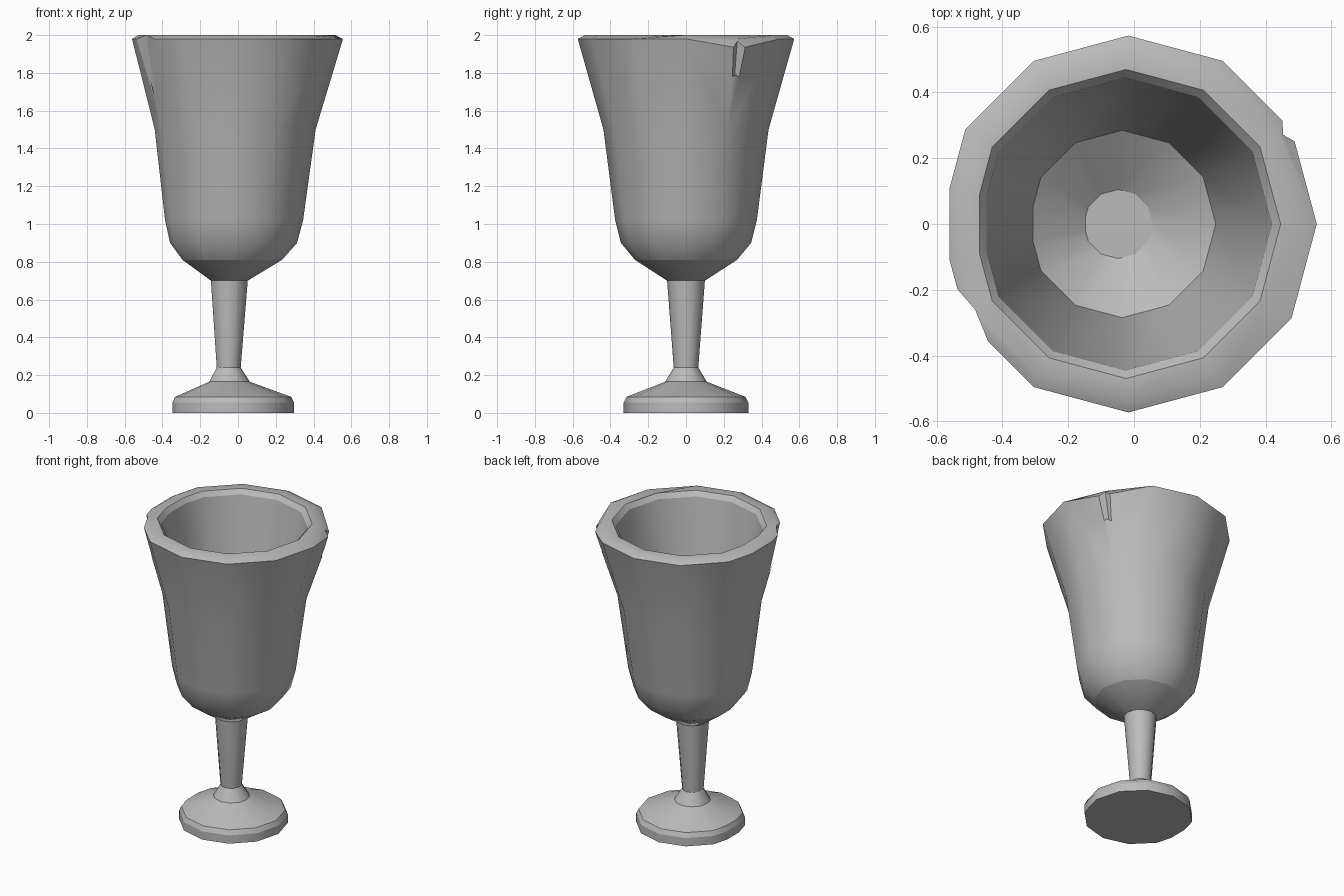
import bpy, bmesh
from math import cos, sin, radians
from mathutils import Vector

cube = bpy.data.objects.get("Cube")
if cube:
    bpy.data.objects.remove(cube, do_unlink=True)

SIDES = 12

grey = bpy.data.materials.new("worn grey")
grey.use_nodes = True
grey.diffuse_color = (0.5, 0.5, 0.5, 1)
grey.node_tree.nodes["Principled BSDF"].inputs["Base Color"].default_value = (0.5, 0.5, 0.5, 1)


def ring(r, z):
    """Twelve-sided ring, slightly off centre, with its -x corner cut flat."""
    cx = 0.066 * r - 0.055
    pts = [Vector((cx + r * cos(radians(30 * i)), r * sin(radians(30 * i)), z))
           for i in range(SIDES)]
    half = SIDES // 2
    flat = [pts[half].lerp(pts[half - 1], 0.38), pts[half].lerp(pts[half + 1], 0.38)]
    return pts[:half] + flat + pts[half + 1:]


def new_object(name, bm):
    bmesh.ops.recalc_face_normals(bm, faces=bm.faces)
    mesh = bpy.data.meshes.new(name)
    bm.to_mesh(mesh)
    bm.free()
    mesh.materials.append(grey)
    obj = bpy.data.objects.new(name, mesh)
    bpy.context.collection.objects.link(obj)
    return obj


def turned(name, profile, caps=True, crease=(), dents={}):
    """Loft rings along a (radius, height) profile; dents maps (ring, corner) to an offset."""
    bm = bmesh.new()
    rings = [[bm.verts.new(p) for p in ring(r, z)] for r, z in profile]
    for (level, corner), offset in dents.items():
        rings[level][corner].co += Vector(offset)
    for low, high in zip(rings, rings[1:]):
        for i in range(len(low)):
            j = (i + 1) % len(low)
            bm.faces.new((low[i], low[j], high[j], high[i]))
    if caps:
        bm.faces.new(rings[0][::-1])
        bm.faces.new(rings[-1])
    for level in crease:
        loop = rings[level]
        for a, b in zip(loop, loop[1:] + loop[:1]):
            bm.edges.get((a, b)).smooth = False
    return new_object(name, bm)


def activate(obj):
    bpy.ops.object.select_all(action='DESELECT')
    obj.select_set(True)
    bpy.context.view_layer.objects.active = obj


def chip(obj, deep, side_a, side_b, tip):
    """Cut a wedge from the rim, narrowing down to a tip on the wall."""
    deep, side_a, side_b, tip = map(Vector, (deep, side_a, side_b, tip))
    corners = [deep, deep + (side_a - deep) * 3, deep + (side_b - deep) * 3]
    bm = bmesh.new()
    for p in [tip] + [tip + (c - tip) * 1.5 for c in corners]:
        bm.verts.new(p)
    bmesh.ops.convex_hull(bm, input=bm.verts)
    cutter = new_object("chip_cutter", bm)
    cutter.hide_render = True
    mod = obj.modifiers.new("chip", 'BOOLEAN')
    mod.operation = 'DIFFERENCE'
    mod.solver = 'EXACT'
    mod.object = cutter
    activate(obj)
    bpy.ops.object.modifier_apply(modifier=mod.name)
    bpy.data.objects.remove(cutter, do_unlink=True)


# Foot: flat disc with a sloping top and a small collar
foot = turned("foot", [(0.33, 0), (0.33, 0.055), (0.315, 0.085), (0.11, 0.165), (0.065, 0.24)],
              crease=[1, 3])

# Stem: plain taper, open where it meets the foot and bowl
stem = turned("stem", [(0.065, 0.24), (0.1, 0.7)], caps=False)

# Bowl: outer wall up to the rim, then down the inside to the floor
bowl = turned("bowl",
              [(0.1, 0.7), (0.27, 0.81), (0.345, 0.9), (0.375, 1.02), (0.437, 1.5),
               (0.573, 1.98), (0.535, 2.0), (0.47, 2.0), (0.445, 1.97),
               (0.285, 1.0), (0.105, 0.87)],
              crease=[1, 5, 8, 9],
              dents={(5, 1): (0, 0, -0.05), (6, 1): (0, 0, -0.02),
                     (6, 12): (-0.045, 0.025, -0.01)})

# Broken spots on the rim
chip(bowl, (0.45, 0.27, 1.95), (0.49, 0.25, 1.93), (0.45, 0.31, 1.93), (0.405, 0.255, 1.75))
chip(bowl, (-0.48, -0.26, 1.98), (-0.535, -0.2, 1.98), (-0.45, -0.34, 1.98), (-0.435, -0.24, 1.65))

for part in (foot, stem, bowl):
    activate(part)
    bpy.ops.object.shade_smooth_by_angle(angle=radians(35), keep_sharp_edges=True)
